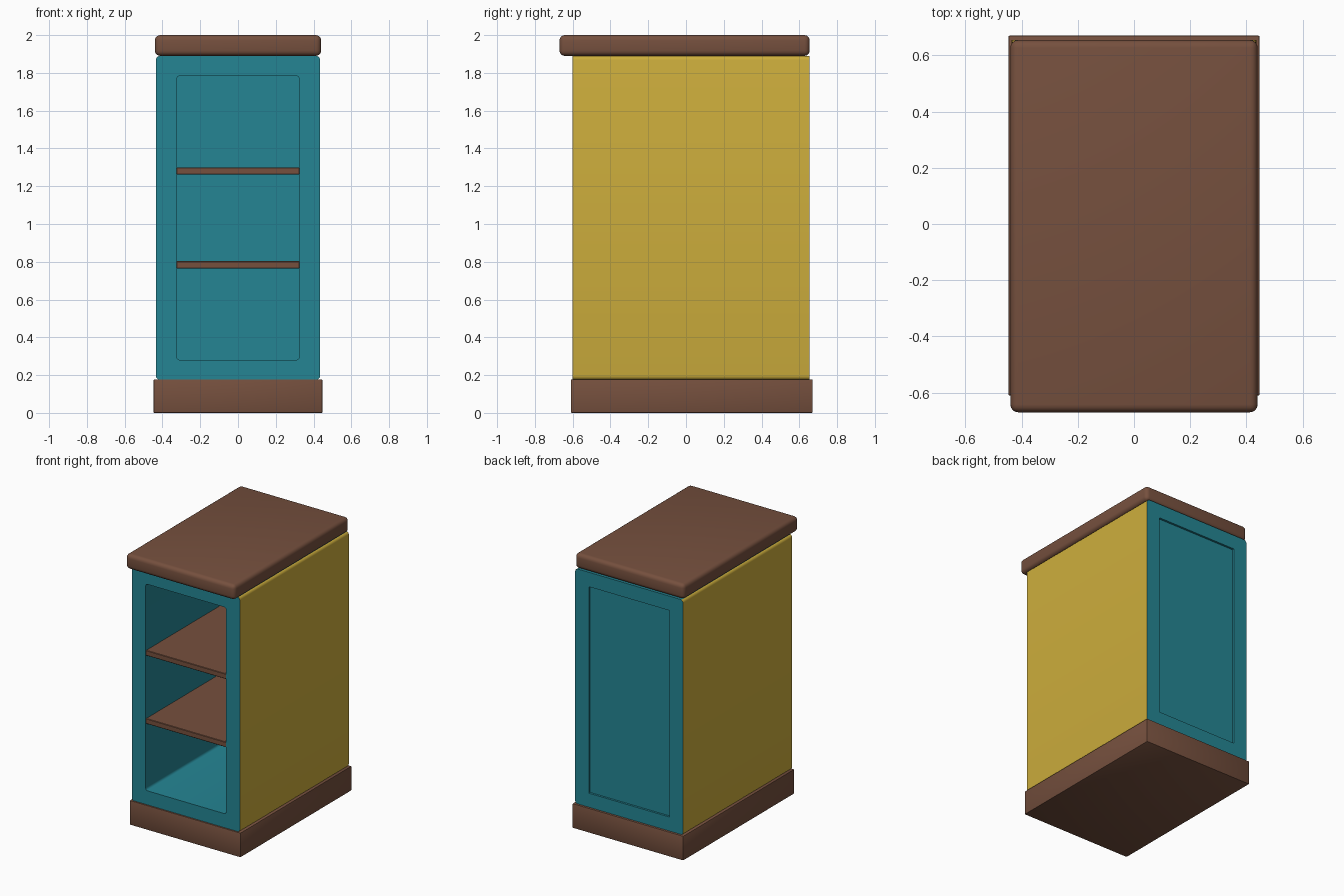
import bpy, bmesh, math
from mathutils import Vector

if "Cube" in bpy.data.objects:
    bpy.data.objects.remove(bpy.data.objects["Cube"], do_unlink=True)


def make_material(name, rgb):
    mat = bpy.data.materials.new(name)
    mat.use_nodes = True
    mat.diffuse_color = (*rgb, 1)
    mat.node_tree.nodes["Principled BSDF"].inputs["Base Color"].default_value = (*rgb, 1)
    return mat


teal = make_material("teal paint", (0.018, 0.235, 0.295))
yellow = make_material("yellow paint", (0.61, 0.42, 0.045))
brown = make_material("brown wood", (0.18, 0.08, 0.048))


def finish(name, bm, materials):
    bmesh.ops.recalc_face_normals(bm, faces=bm.faces)
    mesh = bpy.data.meshes.new(name)
    bm.to_mesh(mesh)
    bm.free()
    for mat in materials:
        mesh.materials.append(mat)
    obj = bpy.data.objects.new(name, mesh)
    bpy.context.collection.objects.link(obj)
    bpy.ops.object.select_all(action="DESELECT")
    obj.select_set(True)
    bpy.context.view_layer.objects.active = obj
    bpy.ops.object.shade_smooth_by_angle(angle=math.radians(35))
    return obj


def slab(name, half_x, y0, y1, z0, z1, bevel, segments):
    """Wooden board with rounded edges."""
    bm = bmesh.new()
    bmesh.ops.create_cube(bm, size=1)
    for v in bm.verts:
        v.co = Vector((v.co.x * 2 * half_x,
                       y0 + (v.co.y + 0.5) * (y1 - y0),
                       z0 + (v.co.z + 0.5) * (z1 - z0)))
    bmesh.ops.bevel(bm, geom=bm.edges[:], offset=bevel, segments=segments,
                    profile=0.5, affect="EDGES")
    return finish(name, bm, [brown])


def ring(bm, half_x, z0, z1, radius, y, steps=4):
    """Rounded rectangle of vertices in the plane at depth y."""
    corners = [(half_x - radius, z1 - radius), (radius - half_x, z1 - radius),
               (radius - half_x, z0 + radius), (half_x - radius, z0 + radius)]
    verts = []
    for i, (cx, cz) in enumerate(corners):
        for k in range(steps + 1):
            a = (i + k / steps) * math.pi / 2
            verts.append(bm.verts.new((cx + radius * math.cos(a), y,
                                       cz + radius * math.sin(a))))
    return verts


# Cabinet: one loft from the shelf cavity, around the outside, to the back panel
FRONT, BACK = -0.6, 0.655
outer = (0.435, 0.175, 1.89, 0.022)
opening = (0.325, 0.28, 1.785, 0.018)
panel = (0.325, 0.28, 1.785, 0.004)
bm = bmesh.new()
sections = [(opening, 0.58), (opening, FRONT), (outer, FRONT),
            (outer, BACK), (panel, BACK), (panel, BACK - 0.015)]
rings = [ring(bm, *shape, y) for shape, y in sections]
bm.faces.new(rings[0])
bm.faces.new(rings[-1])
outside = []
for i, (a, b) in enumerate(zip(rings, rings[1:])):
    for k in range(len(a)):
        n = (k + 1) % len(a)
        face = bm.faces.new((a[k], a[n], b[n], b[k]))
        if i == 2:
            outside.append(face)
# Yellow on the outer side walls and their rounded edges
for face in outside:
    face.normal_update()
    face.material_index = 1 if abs(face.normal.x) > 0.25 else 0
finish("cabinet_body", bm, [teal, yellow])

# Plinth, worktop and shelves
slab("base_plinth", 0.447, -0.61, 0.67, 0, 0.178, 0.005, 2)
slab("worktop", 0.44, -0.67, 0.655, 1.89, 2.0, 0.028, 4)
for name, z in (("lower_shelf", 0.765), ("upper_shelf", 1.262)):
    slab(name, 0.325, FRONT + 0.002, 0.58, z, z + 0.038, 0.003, 1)
